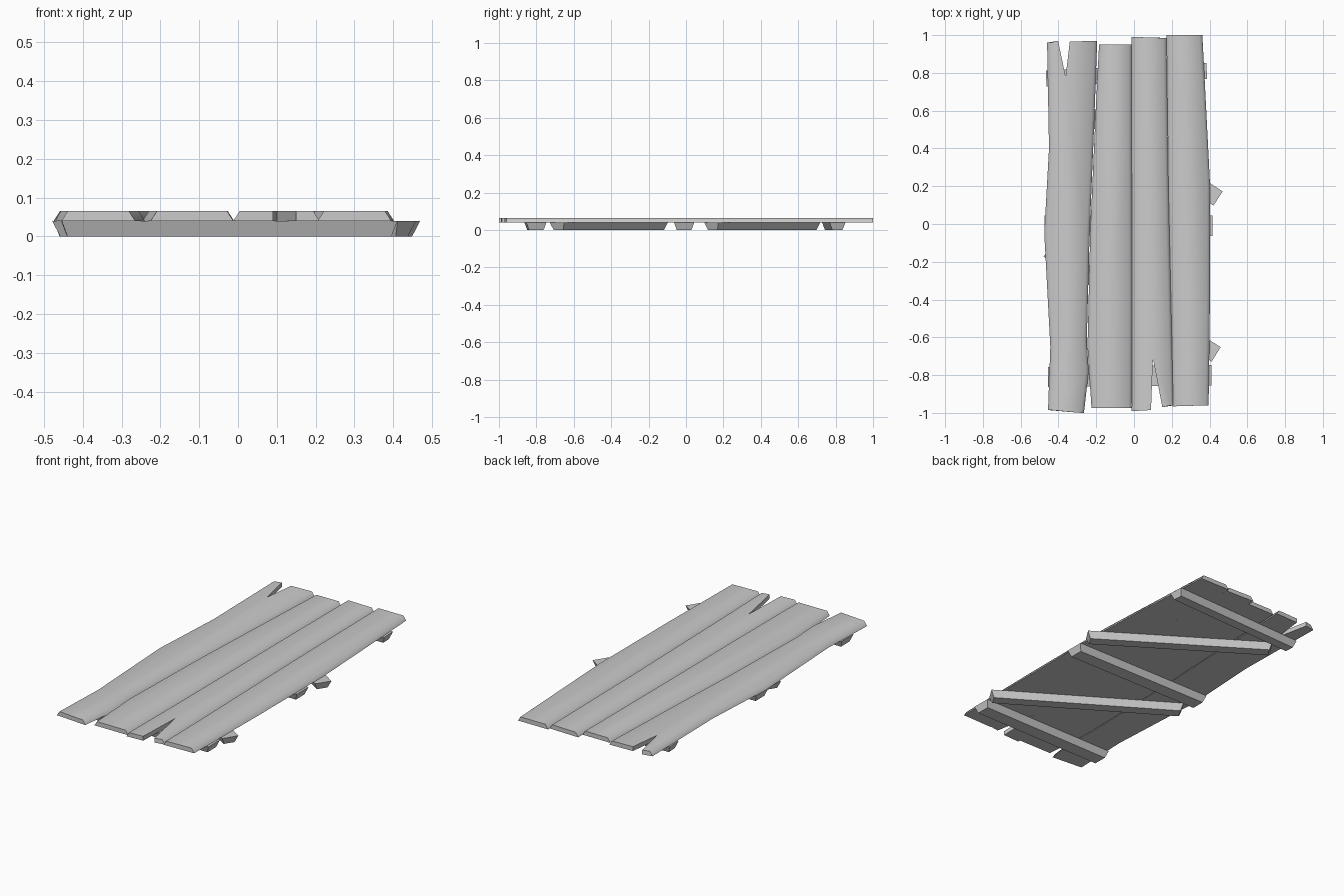
import bpy, bmesh, math
from mathutils import Vector

if "Cube" in bpy.data.objects:
    bpy.data.objects.remove(bpy.data.objects["Cube"])

BATTEN_TOP, PLANK_TOP = 0.04, 0.065


def prism(name, lower, upper, z0, z1):
    """Closed solid between two matching outlines (counter-clockwise)."""
    bm = bmesh.new()
    lo = [bm.verts.new((x, y, z0)) for x, y in lower]
    hi = [bm.verts.new((x, y, z1)) for x, y in upper]
    n = len(lo)
    bm.faces.new(hi)
    bm.faces.new(lo[::-1])
    for i in range(n):
        j = (i + 1) % n
        bm.faces.new((lo[i], lo[j], hi[j], hi[i]))
    bmesh.ops.recalc_face_normals(bm, faces=bm.faces)
    mesh = bpy.data.meshes.new(name)
    bm.to_mesh(mesh)
    bm.free()
    ob = bpy.data.objects.new(name, mesh)
    bpy.context.collection.objects.link(ob)
    bpy.context.view_layer.objects.active = ob
    bpy.ops.object.select_all(action='DESELECT')
    ob.select_set(True)
    bpy.ops.object.shade_smooth_by_angle(angle=math.radians(60))
    return ob


def plank(name, left, right, front_split=(), back_split=(), bevel=0.016):
    """Edges run front to back; long sides lean inwards, splits are cut straight."""
    up, down = list(right), list(left)[::-1]
    lower = list(front_split) + up + list(back_split) + down
    upper = (list(front_split) + [(x - bevel, y) for x, y in up]
             + list(back_split) + [(x + bevel, y) for x, y in down])
    return prism(name, lower, upper, BATTEN_TOP, PLANK_TOP)


def batten(name, a, b, width=0.108, lean=0.015):
    """Board under the planks, narrower at its bottom face."""
    a, b = Vector(a), Vector(b)
    d = (b - a).normalized()
    s = Vector((-d.y, d.x))

    def outline(w, e):
        return [a - s * w + d * e, b - s * w - d * e,
                b + s * w - d * e, a + s * w + d * e]
    h = width / 2
    return prism(name, outline(h - lean, lean), outline(h, 0), 0, BATTEN_TOP)


# Long planks, some with a split end
plank("plank_outer_left",
      [(-0.455, -0.985), (-0.443, -0.65), (-0.475, -0.05), (-0.45, 0.4), (-0.46, 0.96)],
      [(-0.265, -1.0), (-0.24, -0.78), (-0.25, -0.62), (-0.235, -0.05),
       (-0.212, 0.5), (-0.195, 0.97)],
      back_split=[(-0.34, 0.965), (-0.362, 0.78), (-0.402, 0.97)])
plank("plank_inner_left",
      [(-0.225, -0.975), (-0.246, -0.65), (-0.232, -0.05), (-0.205, 0.55), (-0.185, 0.95)],
      [(-0.012, -0.975), (-0.01, -0.4), (-0.012, 0.3), (-0.012, 0.95)])
plank("plank_inner_right",
      [(-0.012, -0.99), (-0.01, -0.4), (-0.012, 0.3), (-0.012, 0.99)],
      [(0.21, -0.96), (0.2, -0.6), (0.182, 0.2), (0.172, 0.985)],
      front_split=[(0.09, -0.985), (0.1, -0.71), (0.15, -0.97)])
plank("plank_outer_right",
      [(0.205, -0.965), (0.2, -0.6), (0.182, 0.2), (0.172, 1.0)],
      [(0.395, -0.96), (0.402, -0.4), (0.402, 0.22), (0.375, 0.75), (0.362, 1.0)])

# Cross battens
batten("batten_front", (-0.455, -0.81), (0.41, -0.80))
batten("batten_middle", (-0.475, -0.01), (0.415, -0.01))
batten("batten_back", (-0.465, 0.77), (0.385, 0.81), 0.085)

# Diagonal braces
batten("brace_front", (-0.455, -0.135), (0.435, -0.69), 0.09)
batten("brace_back", (-0.40, 0.68), (0.445, 0.135), 0.09)
